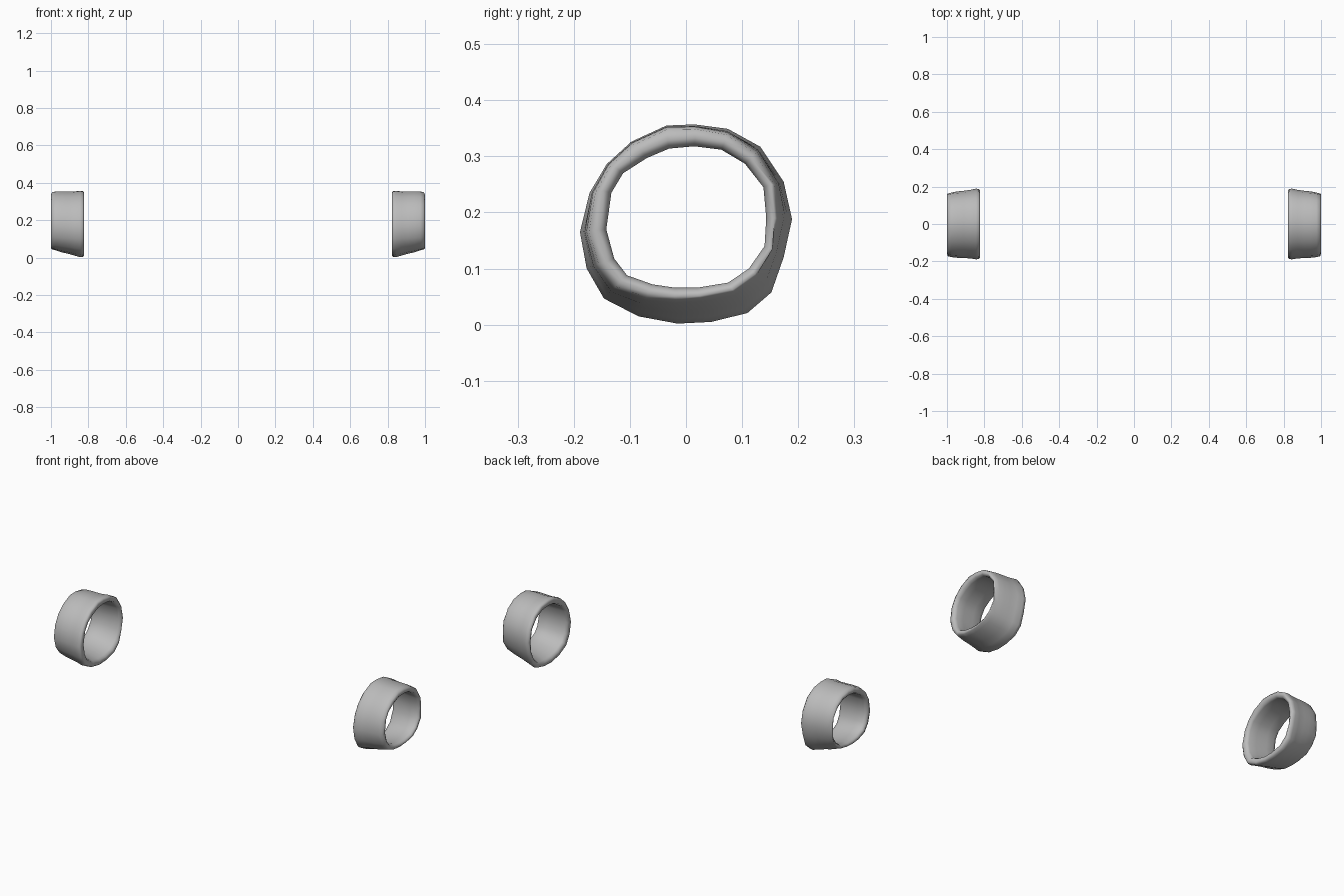
import bpy
import bmesh
from mathutils import Vector

default_cube = bpy.data.objects.get("Cube")
if default_cube:
    bpy.data.objects.remove(default_cube, do_unlink=True)

# One plain grey for both bands
grey = bpy.data.materials.new("plain grey")
grey.use_nodes = True
grey.diffuse_color = (0.5, 0.5, 0.5, 1)
shader = grey.node_tree.nodes["Principled BSDF"]
shader.inputs["Base Color"].default_value = grey.diffuse_color
shader.inputs["Roughness"].default_value = 0.6

# Matching outlines in (y, z): the widest outer edge and the narrowest opening
WIDEST = [(.015, .358), (.075, .35), (.133, .318), (.175, .255), (.19, .188),
          (.175, .12), (.153, .057), (.11, .02), (.045, .004), (-.015, .001),
          (-.085, .014), (-.147, .046), (-.178, .1), (-.19, .165),
          (-.173, .235), (-.142, .287), (-.098, .327), (-.035, .356)]
OPENING = [(.015, .318), (.063, .312), (.105, .287), (.138, .245), (.143, .19),
           (.14, .14), (.112, .1), (.075, .075), (.02, .066), (-.02, .066),
           (-.06, .072), (-.105, .088), (-.128, .118), (-.142, .17),
           (-.133, .235), (-.112, .27), (-.07, .297), (-.03, .314)]
CENTRE = Vector((0, .185))

# Wall section, going round it: (x, layer, flare, pinch)
# flare runs from the outer end (0) to the inner end (1)
SECTION = [(.995, "outer", 0, .004), (.975, "outer", .05, 0),
           (.945, "outer", .3, 0), (.91, "outer", .55, .002),
           (.875, "outer", .85, .004), (.845, "outer", 1, .001),
           (.829, "outer", 1, .003), (.823, "outer", 1, .011),
           (.826, "bore", 1, -.005), (.84, "bore", .95, 0),
           (.88, "bore", .6, 0), (.94, "bore", .2, 0),
           (.98, "bore", 0, 0), (.994, "bore", 0, -.005),
           (1, "bore", 0, -.015)]


def ring_point(index, layer, flare, pinch):
    """Blend the two outlines, flaring most along the bottom."""
    wide, narrow = Vector(WIDEST[index]), Vector(OPENING[index])
    out = (wide - CENTRE).normalized()
    rim = min(.95, .63 + .25 * out.y - .12 * out.x)
    if layer == "outer":
        mix = rim + (1 - rim) * flare
    else:
        mix = (1 - rim) * .8 * flare
    return narrow.lerp(wide, mix) - out * pinch


def make_band(name, side):
    bm = bmesh.new()
    rings = []
    for x, layer, flare, pinch in SECTION:
        points = [ring_point(i, layer, flare, pinch) for i in range(len(WIDEST))]
        rings.append([bm.verts.new((side * x, p.x, p.y)) for p in points])
    for ring, following in zip(rings, rings[1:] + rings[:1]):
        for i in range(len(ring)):
            j = (i + 1) % len(ring)
            bm.faces.new((ring[i], ring[j], following[j], following[i]))
    bmesh.ops.recalc_face_normals(bm, faces=bm.faces)
    for face in bm.faces:
        face.smooth = True
    mesh = bpy.data.meshes.new(name)
    bm.to_mesh(mesh)
    bm.free()
    mesh.materials.append(grey)
    band = bpy.data.objects.new(name, mesh)
    bpy.context.collection.objects.link(band)


make_band("left_wristband", 1)
make_band("right_wristband", -1)
